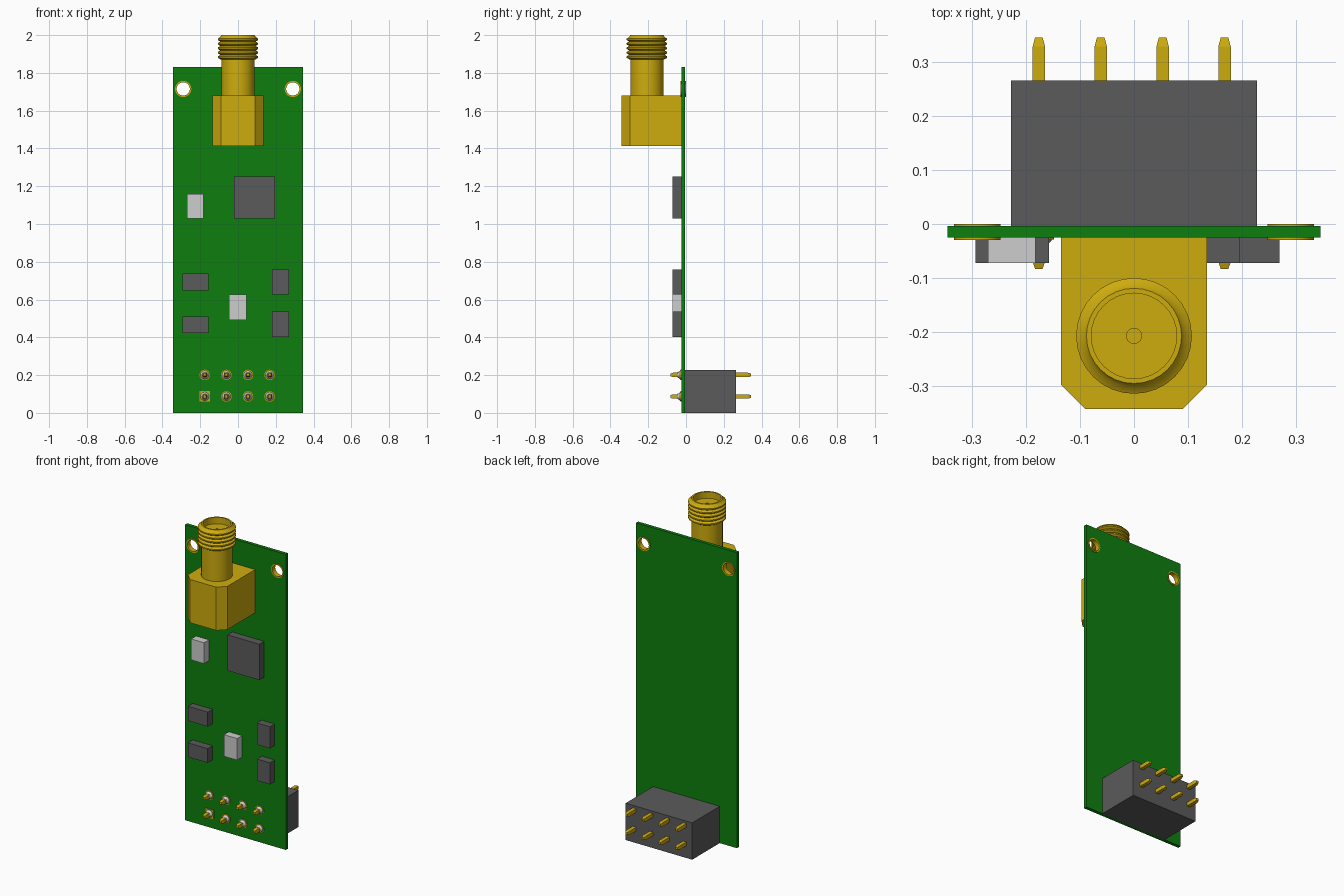
import bpy, bmesh, math
from mathutils import Matrix, Vector

cube = bpy.data.objects.get("Cube")
if cube:
    bpy.data.objects.remove(cube, do_unlink=True)


def material(name, rgb):
    lin = [(c / 255 / 12.92) if c / 255 < 0.04045 else ((c / 255 + 0.055) / 1.055) ** 2.4 for c in rgb]
    m = bpy.data.materials.new(name)
    m.use_nodes = True
    m.diffuse_color = (*lin, 1)
    m.node_tree.nodes["Principled BSDF"].inputs["Base Color"].default_value = (*lin, 1)
    return m


GREEN = material("board green", (14, 126, 14))
GOLD = material("gold", (206, 172, 14))
GREY = material("dark grey plastic", (91, 91, 91))
SILVER = material("light grey", (205, 205, 205))

FRONT, BACK = -0.025, -0.004      # y of the two board faces


def finish(name, bm, mat, smooth=False):
    bmesh.ops.remove_doubles(bm, verts=bm.verts, dist=1e-5)
    bmesh.ops.recalc_face_normals(bm, faces=bm.faces)
    me = bpy.data.meshes.new(name)
    bm.to_mesh(me)
    bm.free()
    me.materials.append(mat)
    ob = bpy.data.objects.new(name, me)
    bpy.context.collection.objects.link(ob)
    if smooth:
        bpy.ops.object.select_all(action='DESELECT')
        ob.select_set(True)
        bpy.context.view_layer.objects.active = ob
        bpy.ops.object.shade_smooth_by_angle(angle=math.radians(30))
    return ob


def box(name, x, y, z, mat):
    """Box from three (low, high) ranges."""
    bm = bmesh.new()
    bmesh.ops.create_cube(bm, size=1)
    for v in bm.verts:
        v.co = Vector([(r[0] + r[1]) / 2 + c * (r[1] - r[0]) for c, r in zip(v.co, (x, y, z))])
    return finish(name, bm, mat)


def loft(bm, profile, n, matrix, closed=False, turn=0.0):
    """Revolve (radius, height) points around the local z axis with n sides."""
    rings = []
    for r, h in profile:
        rings.append([bm.verts.new(matrix @ Vector((r * math.cos(a), r * math.sin(a), h)))
                      for a in (turn + 2 * math.pi * i / n for i in range(n))])
    pairs = list(zip(rings, rings[1:]))
    if closed:
        pairs.append((rings[-1], rings[0]))
    for a, b in pairs:
        for i in range(n):
            j = (i + 1) % n
            bm.faces.new((a[i], a[j], b[j], b[i]))
    if not closed:
        bm.faces.new(rings[0])
        bm.faces.new(rings[-1])


def along_y(x, z):
    """Local z axis turned to point along world +y."""
    return Matrix.Translation((x, 0, z)) @ Matrix.Rotation(-math.pi / 2, 4, 'X')


# Circuit board: filled outline with two mounting holes
HOLES = [(-0.29, 1.715), (0.29, 1.715)]
outlines = [[(-0.345, 0), (0.345, 0), (0.345, 1.83), (-0.345, 1.83)]]
for hx, hz in HOLES:
    outlines.append([(hx + 0.037 * math.cos(math.pi * i / 16), hz + 0.037 * math.sin(math.pi * i / 16))
                     for i in range(32)])
bm = bmesh.new()
for pts in outlines:
    vs = [bm.verts.new((x, FRONT, z)) for x, z in pts]
    for i in range(len(vs)):
        bm.edges.new((vs[i - 1], vs[i]))
bmesh.ops.triangle_fill(bm, use_beauty=True, edges=bm.edges[:])
ext = bmesh.ops.extrude_face_region(bm, geom=bm.faces[:], use_keep_orig=True)
for v in (g for g in ext["geom"] if isinstance(g, bmesh.types.BMVert)):
    v.co.y = BACK
finish("circuit_board", bm, GREEN)

# Plated rings in the mounting holes
for side, (hx, hz) in zip(("right", "left"), HOLES):
    bm = bmesh.new()
    loft(bm, [(0.035, -0.030), (0.043, -0.030), (0.043, 0.0), (0.035, 0.0)], 32, along_y(hx, hz), closed=True)
    finish(side + "_mounting_ring", bm, GOLD, True)

# Antenna socket: block with chamfered front corners
bm = bmesh.new()
plan = [(-0.135, FRONT), (-0.135, -0.297), (-0.09, -0.342), (0.09, -0.342), (0.135, -0.297), (0.135, FRONT)]
base = bm.faces.new([bm.verts.new((x, y, 1.412)) for x, y in plan])
ext = bmesh.ops.extrude_face_region(bm, geom=[base], use_keep_orig=True)
for v in (g for g in ext["geom"] if isinstance(g, bmesh.types.BMVert)):
    v.co.z = 1.68
finish("socket_block", bm, GOLD)

# Antenna socket: barrel with thread ridges and an open cup
profile = [(0.088, 1.68), (0.088, 1.87)]
for i in range(5):
    z = 1.872 + 0.0235 * i
    profile += [(0.094, z), (0.107, z + 0.008), (0.107, z + 0.0155), (0.094, z + 0.0235)]
profile += [(0.088, 2.0), (0.079, 2.0), (0.079, 1.96), (0.014, 1.96), (0.014, 1.91)]
bm = bmesh.new()
loft(bm, profile, 32, Matrix.Translation((0, -0.207, 0)))
finish("socket_barrel", bm, GOLD, True)

# Surface components: name, x range, z range, material
for name, x, z, mat in [
    ("main_chip", (-0.021, 0.196), (1.03, 1.252), GREY),
    ("upper_silver_part", (-0.27, -0.182), (1.03, 1.16), SILVER),
    ("lower_silver_part", (-0.047, 0.044), (0.493, 0.627), SILVER),
    ("right_upper_chip", (-0.293, -0.157), (0.647, 0.737), GREY),
    ("right_lower_chip", (-0.293, -0.157), (0.423, 0.511), GREY),
    ("left_upper_chip", (0.18, 0.269), (0.626, 0.76), GREY),
    ("left_lower_chip", (0.18, 0.269), (0.403, 0.537), GREY),
]:
    box(name, x, (-0.072, FRONT), z, mat)

# Pin header: housing behind the board
box("header_housing", (-0.228, 0.228), (BACK, 0.265), (0.0, 0.228), GREY)

# Header pins with pads and solder on the front
R = math.sqrt(0.5)
for row, z in enumerate((0.087, 0.201)):
    for col in range(4):
        x = -0.176 + 0.1145 * col
        tag = f"_{row + 1}_{col + 1}"
        m = along_y(x, z)
        # square pin with tapered ends
        bm = bmesh.new()
        h, t = 0.0115 / R, 0.007 / R
        loft(bm, [(t, -0.083), (h, -0.070), (h, 0.328), (t, 0.345)], 4, m, turn=math.pi / 4)
        finish("header_pin" + tag, bm, GOLD)
        # pad, square for the first pin
        bm = bmesh.new()
        first = row == 0 and col == 0
        n, r = (4, 0.028 / R) if first else (16, 0.028)
        loft(bm, [(r, FRONT), (r, -0.029)], n, m, turn=math.pi / 4)
        finish("pin_pad" + tag, bm, GOLD)
        # solder fillet
        bm = bmesh.new()
        loft(bm, [(0.023, -0.029), (0.023, -0.031), (0.018, -0.036), (0.014, -0.045)], 16, m)
        finish("solder_fillet" + tag, bm, SILVER, True)
